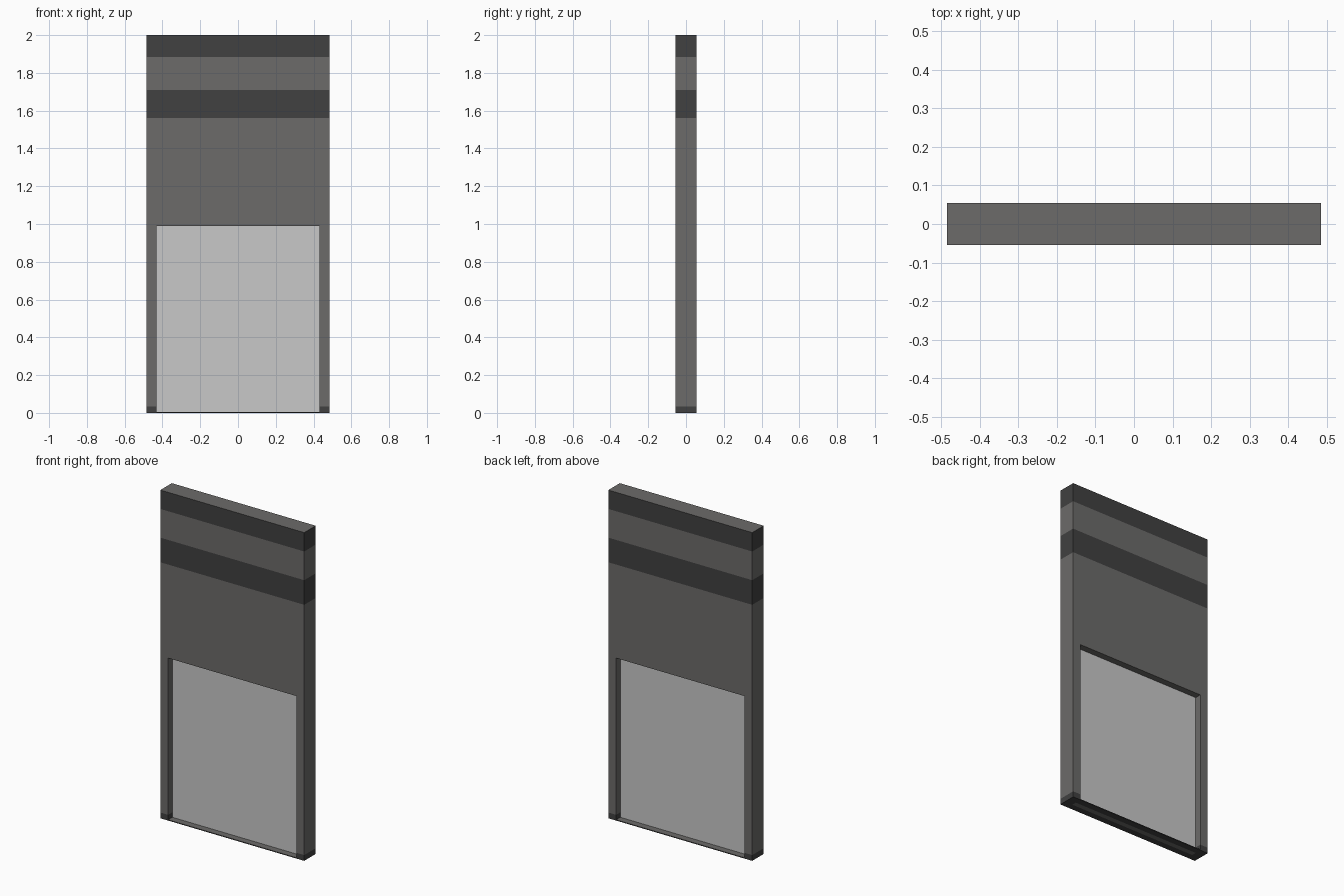
import bpy, bmesh

if "Cube" in bpy.data.objects:
    bpy.data.objects.remove(bpy.data.objects["Cube"])

W, D, H = 0.485, 0.055, 2.0        # half width, half depth, height
RX, RZ = 0.432, 0.99               # recess half width and top
PANEL_D, LEDGE = 0.015, 0.005      # panel half depth, sill thickness


def material(name, value):
    m = bpy.data.materials.new(name)
    m.diffuse_color = (*value, 1)
    m.use_nodes = True
    m.node_tree.nodes["Principled BSDF"].inputs["Base Color"].default_value = m.diffuse_color
    return m


grey = material("warm grey", (0.150, 0.146, 0.142))
dark = material("dark grey", (0.052, 0.052, 0.052))
light = material("light grey", (0.578, 0.578, 0.578))


def finish(name, bm, mats):
    bmesh.ops.recalc_face_normals(bm, faces=bm.faces)
    me = bpy.data.meshes.new(name)
    bm.to_mesh(me)
    bm.free()
    for m in mats:
        me.materials.append(m)
    ob = bpy.data.objects.new(name, me)
    bpy.context.collection.objects.link(ob)
    return ob


def box(name, lo, hi, mats, rule=None):
    bm = bmesh.new()
    bmesh.ops.create_cube(bm, size=1)
    for v in bm.verts:
        v.co = [(a + b) / 2 + c * (b - a) for a, b, c in zip(lo, hi, v.co)]
    bmesh.ops.recalc_face_normals(bm, faces=bm.faces)
    if rule:
        for f in bm.faces:
            f.material_index = rule(f)
    return finish(name, bm, mats)


# Slab: an arch outline extruded through its depth
bm = bmesh.new()
outline = [(-W, 0), (-W, H), (W, H), (W, 0), (RX, 0), (RX, RZ), (-RX, RZ), (-RX, 0)]
face = bm.faces.new([bm.verts.new((x, -D, z)) for x, z in outline])
ext = bmesh.ops.extrude_face_region(bm, geom=[face])
for v in ext["geom"]:
    if isinstance(v, bmesh.types.BMVert):
        v.co.y = D

# Cut the colour bands, also at the recess top so faces stay simple
for z in (0.035, RZ, 1.56, 1.71, 1.885):
    bmesh.ops.bisect_plane(bm, geom=bm.verts[:] + bm.edges[:] + bm.faces[:],
                           plane_co=(0, 0, z), plane_no=(0, 0, 1), dist=1e-5)
bm.normal_update()
for f in bm.faces:
    z = f.calc_center_median().z
    top = z > H - 0.001
    f.material_index = int(not top and (z < 0.035 or 1.56 < z < 1.71 or z > 1.885))
finish("slab", bm, [grey, dark])

# Recessed light panel, seen from both sides
box("recessed_panel", (-RX, -PANEL_D, 0), (RX, PANEL_D, RZ), [light, grey],
    lambda f: int(abs(f.normal.y) < 0.5))

# Thin sills closing the recesses underneath
for name, s in (("front_sill", -1), ("back_sill", 1)):
    y0, y1 = sorted((s * PANEL_D, s * D))
    box(name, (-RX, y0, 0), (RX, y1, LEDGE), [grey, dark],
        lambda f: int(f.normal.z < 0.5))
